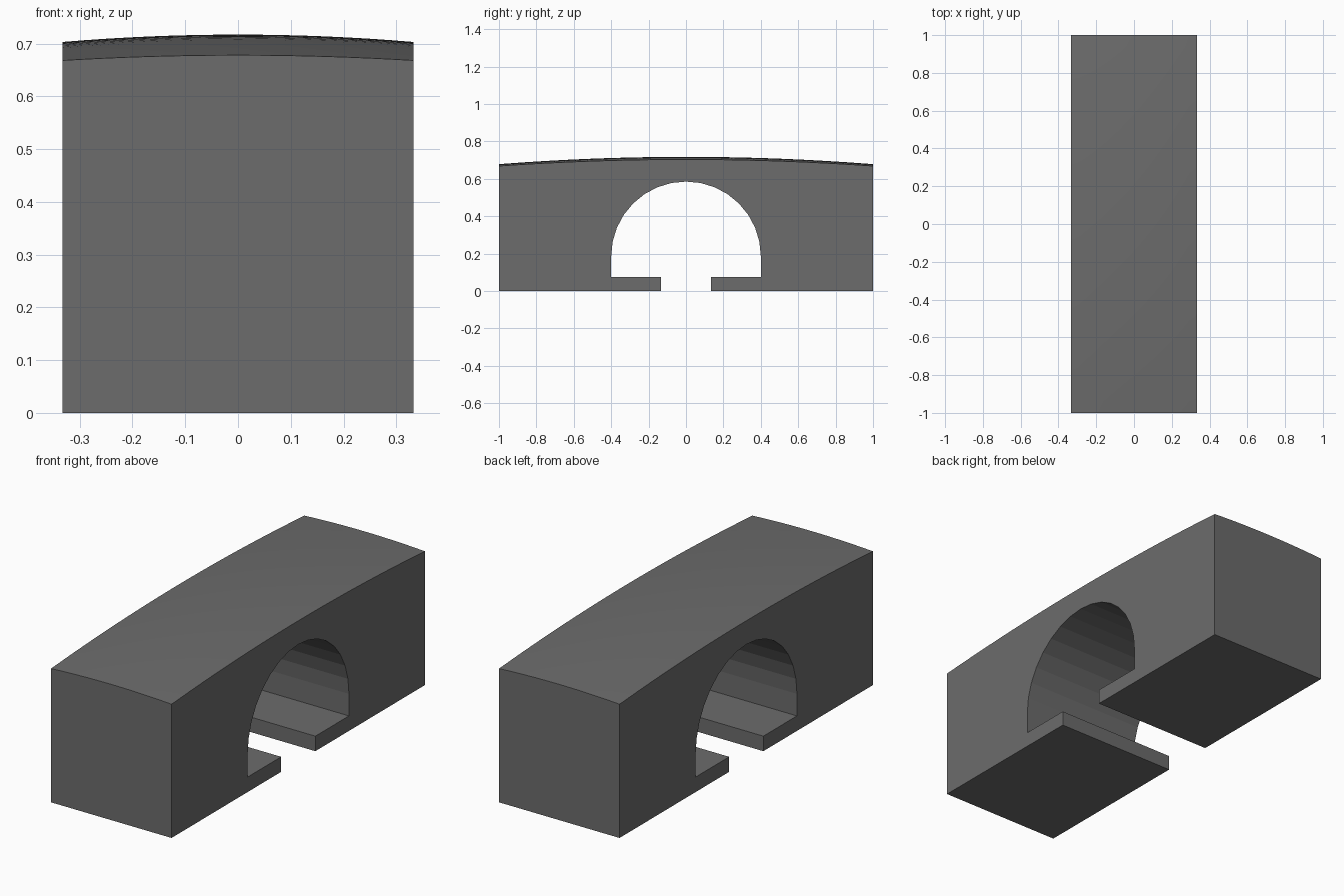
import bpy
import bmesh
import math

default = bpy.data.objects.get("Cube")
if default:
    bpy.data.objects.remove(default, do_unlink=True)

HALF_X = 0.333
HALF_Y = 1.0
GAP = 0.135       # half width of the slot in the base
LIP = 0.075       # thickness of the base lips
RADIUS = 0.4      # arch radius
SPRING = 0.185    # height where the arch begins
COLUMNS, TOP_STEPS, ARCH_STEPS = 16, 32, 16

grey = bpy.data.materials.new("dark grey")
grey.use_nodes = True
colour = (0.15, 0.15, 0.15, 1)
grey.diffuse_color = colour
grey.node_tree.nodes["Principled BSDF"].inputs["Base Color"].default_value = colour


def top_height(x, y):
    """Gently domed top."""
    return 0.717 - 0.039 * y * y - (0.014 - 0.004 * y * y) * (x / HALF_X) ** 2


def outline(x):
    """Closed cross-section in y and z: base, arch opening, domed top."""
    pts = [(-HALF_Y, 0), (-GAP, 0), (-GAP, LIP), (-RADIUS, LIP)]
    for i in range(ARCH_STEPS + 1):
        a = math.pi * (1 - i / ARCH_STEPS)
        pts.append((RADIUS * math.cos(a), SPRING + RADIUS * math.sin(a)))
    pts += [(RADIUS, LIP), (GAP, LIP), (GAP, 0), (HALF_Y, 0)]
    for i in range(TOP_STEPS + 1):
        y = HALF_Y * (1 - 2 * i / TOP_STEPS)
        pts.append((y, top_height(x, y)))
    return pts


# Block: cross-sections joined along x, closed by the two side faces
bm = bmesh.new()
rings = []
for c in range(COLUMNS + 1):
    x = HALF_X * (2 * c / COLUMNS - 1)
    rings.append([bm.verts.new((x, y, z)) for y, z in outline(x)])
for a, b in zip(rings, rings[1:]):
    for i in range(len(a)):
        j = (i + 1) % len(a)
        bm.faces.new((a[i], a[j], b[j], b[i]))
bm.faces.new(rings[0])
bm.faces.new(rings[-1])
bmesh.ops.recalc_face_normals(bm, faces=bm.faces)

# Smooth only the domed top; the arch keeps its flat facets
bm.normal_update()
for f in bm.faces:
    f.smooth = f.normal.z > 0.9 and f.calc_center_median().z > 0.6
for e in bm.edges:
    e.smooth = e.calc_face_angle(0) < math.radians(5)

mesh = bpy.data.meshes.new("arched_block")
bm.to_mesh(mesh)
bm.free()
mesh.materials.append(grey)
block = bpy.data.objects.new("arched_block", mesh)
bpy.context.collection.objects.link(block)
